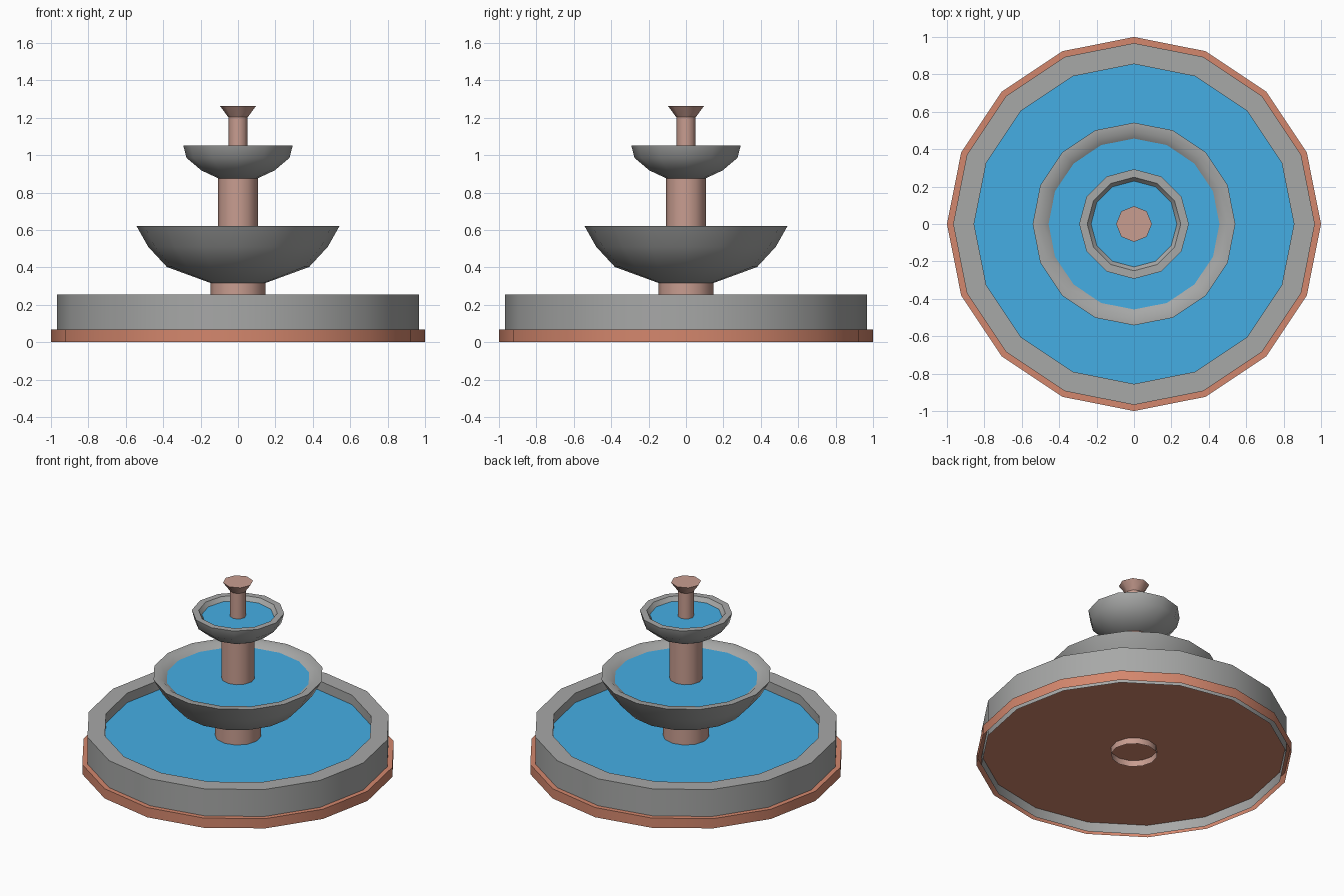
import bpy, bmesh, math

if "Cube" in bpy.data.objects:
    bpy.data.objects.remove(bpy.data.objects["Cube"])


def srgb(r, g, b):
    lin = [((c / 255 + 0.055) / 1.055) ** 2.4 if c > 10 else c / 3294.6 for c in (r, g, b)]
    return (*lin, 1.0)


def material(name, rgb):
    m = bpy.data.materials.new(name)
    m.diffuse_color = srgb(*rgb)
    m.use_nodes = True
    m.node_tree.nodes["Principled BSDF"].inputs["Base Color"].default_value = m.diffuse_color
    return m


STONE = material("grey stone", (167, 168, 167))
CLAY = material("terracotta", (212, 135, 109))
PINK = material("pink stone", (200, 157, 144))
WATER = material("water blue", (69, 174, 228))


def lathe(name, profile, sides, mat, cap_top=False, angle=50):
    """Spin a (radius, height) profile, listed from outside bottom to inside."""
    bm = bmesh.new()
    rings = []
    for r, z in profile:
        rings.append([bm.verts.new((r * math.cos(2 * math.pi * i / sides),
                                    r * math.sin(2 * math.pi * i / sides), z))
                      for i in range(sides)])
    for a, b in zip(rings, rings[1:]):
        for i in range(sides):
            j = (i + 1) % sides
            bm.faces.new((a[i], a[j], b[j], b[i]))
    if cap_top:
        bm.faces.new(rings[-1])
    mesh = bpy.data.meshes.new(name)
    bm.to_mesh(mesh)
    bm.free()
    mesh.materials.append(mat)
    obj = bpy.data.objects.new(name, mesh)
    bpy.context.collection.objects.link(obj)
    bpy.ops.object.select_all(action='DESELECT')
    obj.select_set(True)
    bpy.context.view_layer.objects.active = obj
    bpy.ops.object.shade_smooth_by_angle(angle=math.radians(angle))
    return obj


# Ground tier: open-bottomed plinth and basin wall
lathe("plinth", [(1, 0), (1, 0.068)], 16, CLAY, cap_top=True)
lathe("basin_wall", [(0.967, 0), (0.967, 0.256), (0.855, 0.256), (0.855, 0.19)], 16, STONE)
lathe("basin_water", [(0.855, 0.19)], 16, WATER, cap_top=True)
lathe("lower_pillar", [(0.147, 0.025), (0.147, 0.33)], 12, PINK)

# Middle tier: the bowl lining carries on below the water
lathe("middle_bowl", [(0.10, 0.316), (0.145, 0.316), (0.38, 0.402), (0.48, 0.51), (0.542, 0.62),
                      (0.495, 0.62), (0.435, 0.575), (0.34, 0.47), (0.10, 0.40)], 16, STONE)
lathe("middle_water", [(0.457, 0.592)], 16, WATER, cap_top=True)
lathe("upper_pillar", [(0.106, 0.33), (0.106, 0.89)], 12, PINK)

# Top tier
lathe("top_bowl", [(0.07, 0.876), (0.105, 0.876), (0.195, 0.918), (0.275, 0.985), (0.293, 1.053),
                   (0.25, 1.053), (0.226, 1.02), (0.16, 0.96), (0.05, 0.93)], 12, STONE)
lathe("top_water", [(0.23, 1.025)], 12, WATER, cap_top=True)

# Spout with flared nozzle
lathe("spout_neck", [(0.052, 0.89), (0.052, 1.203)], 8, PINK)
lathe("spout_nozzle", [(0.052, 1.203), (0.096, 1.263)], 8, PINK, cap_top=True)
